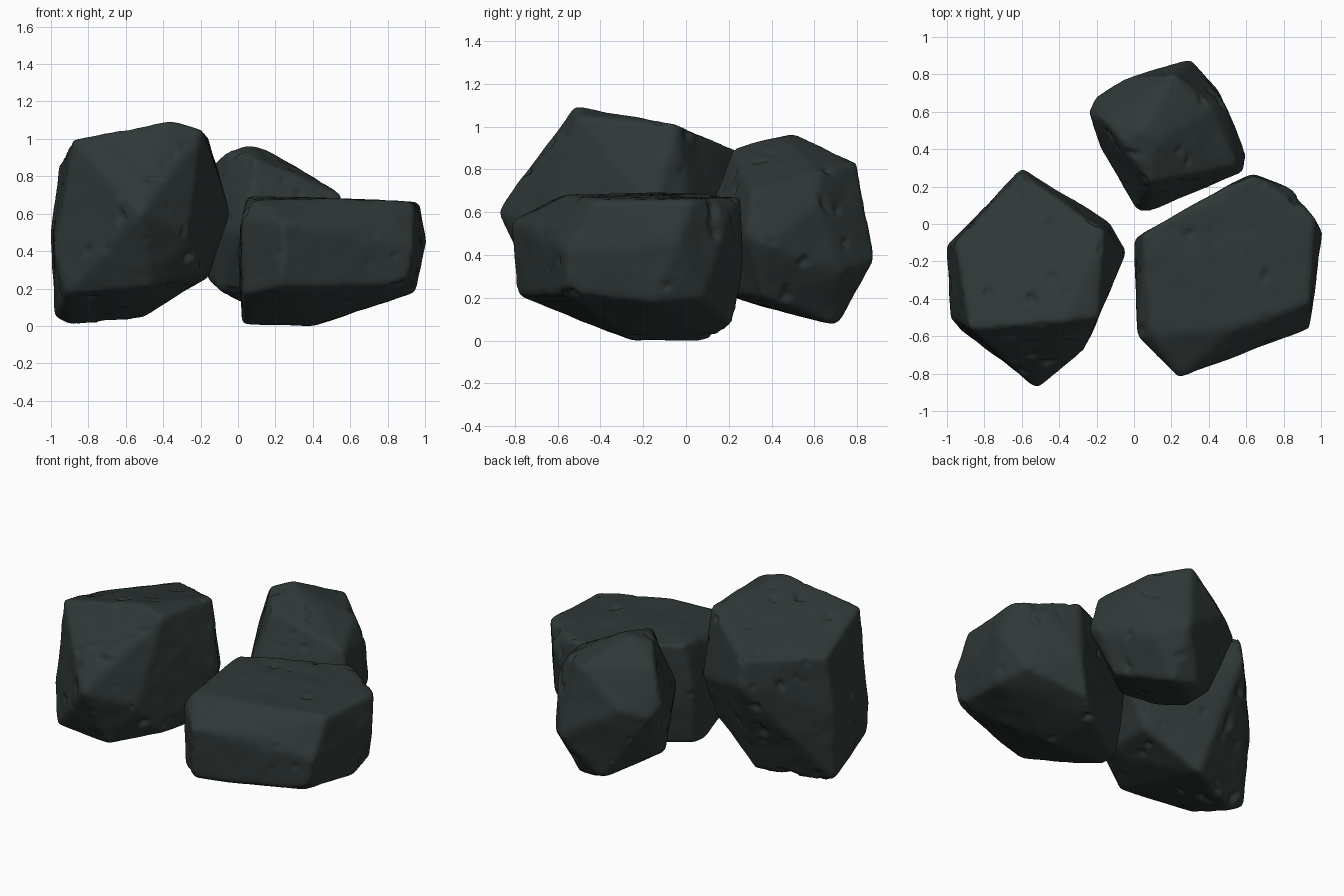
import bpy, bmesh
from mathutils import Vector, noise

default_cube = bpy.data.objects.get("Cube")
if default_cube:
    bpy.data.objects.remove(default_cube, do_unlink=True)

# Single dark stone colour
stone = bpy.data.materials.new("dark_green_grey_stone")
stone.use_nodes = True
stone_colour = (0.029, 0.040, 0.039, 1)
stone.diffuse_color = stone_colour
shader = stone.node_tree.nodes["Principled BSDF"]
shader.inputs["Base Color"].default_value = stone_colour
shader.inputs["Roughness"].default_value = 0.9


def weather(mesh, seed):
    """Add gentle undulation and a few small chipped dents to the surface."""
    offset = Vector((seed, seed * 2, seed * 3))
    moves = []
    for vert in mesh.vertices:
        swell = noise.noise(vert.co * 3.5 + offset) * 0.006
        ripple = noise.noise(vert.co * 9 + offset) * 0.004
        chip = max(0, noise.noise(vert.co * 12 - offset) - 0.45) * 0.07
        moves.append(vert.co + vert.normal * (swell + ripple - chip))
    for vert, position in zip(mesh.vertices, moves):
        vert.co = position


def make_boulder(name, crown, waist, base, seed):
    """Cut a faceted block from three tiers of corners, then wear its edges."""
    bm = bmesh.new()
    for corner in crown + waist + base:
        bm.verts.new(corner)
    hull = bmesh.ops.convex_hull(bm, input=bm.verts[:])
    loose = [v for v in hull["geom_interior"] + hull["geom_unused"]
             if isinstance(v, bmesh.types.BMVert)]
    bmesh.ops.delete(bm, geom=list(set(loose)), context="VERTS")
    bmesh.ops.recalc_face_normals(bm, faces=bm.faces[:])
    mesh = bpy.data.meshes.new(name)
    bm.to_mesh(mesh)
    bm.free()
    boulder = bpy.data.objects.new(name, mesh)
    bpy.context.collection.objects.link(boulder)

    # Dense even skin with softened corners
    remesh = boulder.modifiers.new("even_skin", "REMESH")
    remesh.mode = "VOXEL"
    remesh.voxel_size = 0.018
    smooth = boulder.modifiers.new("worn_edges", "SMOOTH")
    smooth.factor = 0.5
    smooth.iterations = 8
    graph = bpy.context.evaluated_depsgraph_get()
    worn = bpy.data.meshes.new_from_object(boulder.evaluated_get(graph))
    boulder.modifiers.clear()
    boulder.data = worn
    bpy.data.meshes.remove(mesh)
    worn.name = name
    weather(worn, seed)
    worn.materials.clear()
    worn.materials.append(stone)
    worn.polygons.foreach_set("use_smooth", [True] * len(worn.polygons))
    worn.update()
    return boulder


# Tall boulder with a pointed front
make_boulder(
    "tall_boulder",
    crown=[(-.88, -.56, 1), (-.37, -.52, 1.1), (-.19, -.5, 1.05),
           (-.16, -.04, 1.01), (-.6, .27, .88), (-.96, -.1, .86)],
    waist=[(-.52, -.88, .6), (-.27, -.68, .5), (-.04, -.15, .6), (-.13, .01, .55),
           (-.6, .3, .72), (-1, -.12, .5), (-.98, -.5, .4)],
    base=[(-.92, -.57, .17), (-.47, -.69, .21), (-.2, -.5, .28), (-.16, -.1, .26),
          (-.51, 0, .04), (-.9, -.17, 0), (-.98, -.15, .05)],
    seed=3)

# Broad low boulder with a flat top and a clipped front corner
make_boulder(
    "flat_boulder",
    crown=[(.05, -.05, .69), (.45, .18, .68), (.64, .26, .67), (.97, .03, .66),
           (.94, -.42, .66), (.55, -.55, .68), (.1, -.6, .67)],
    waist=[(.02, -.6, .58), (.24, -.82, .55), (.65, -.65, .54), (.94, -.56, .42),
           (1.01, -.04, .45), (.84, .19, .55), (.63, .27, .3), (0, -.08, .4)],
    base=[(.02, -.58, .17), (.23, -.79, .21), (.9, -.56, .22), (.95, -.15, .18),
          (.9, .08, .2), (.55, .22, .07), (.4, .1, 0), (.4, -.25, 0),
          (.02, -.25, .01), (.03, -.13, .02)],
    seed=7)

# Small leaning boulder at the back
make_boulder(
    "small_boulder",
    crown=[(.05, .5, .97), (.13, .45, .95), (-.06, .43, .93), (-.17, .56, .84),
           (.09, .22, .9), (.26, .48, .88), (.22, .8, .83), (.42, .63, .79),
           (.55, .31, .7)],
    waist=[(-.24, .6, .62), (-.19, .42, .5), (.02, .07, .5), (.1, .07, .5),
           (.59, .28, .5), (.6, .37, .45), (.3, .88, .38), (.44, .73, .32),
           (-.05, .78, .6), (-.21, .68, .55), (.5, .62, .64)],
    base=[(-.16, .5, .25), (.03, .25, .19), (.25, .18, .22), (.28, .7, .07),
          (.1, .72, .09), (.46, .36, .2), (-.1, .36, .19), (.03, .5, .12)],
    seed=11)
